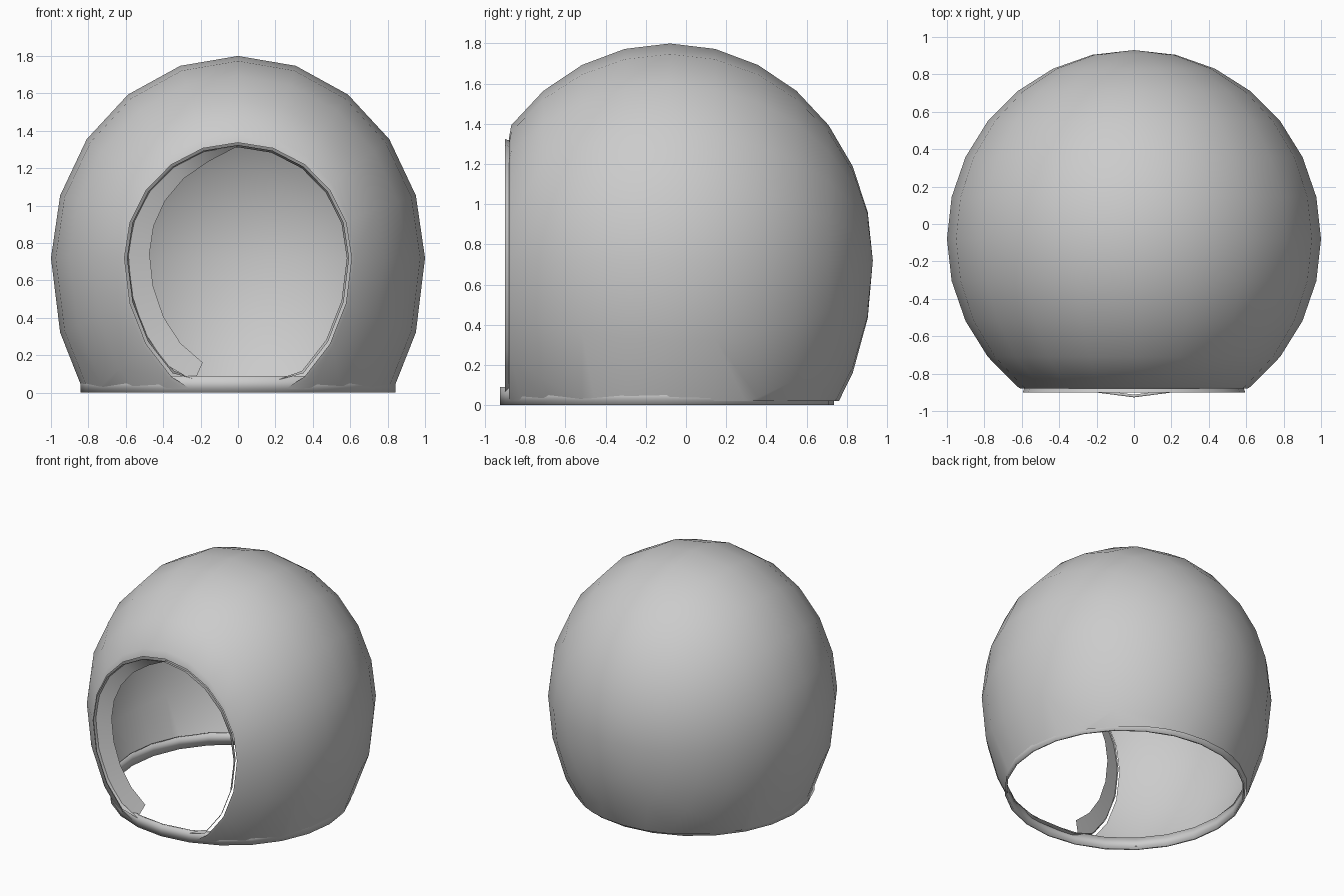
import bpy, bmesh
from math import sin, cos, pi, radians, sqrt
from mathutils import Vector

cube = bpy.data.objects.get("Cube")
if cube:
    bpy.data.objects.remove(cube)

grey = bpy.data.materials.new("plain grey")
grey.use_nodes = True
grey.diffuse_color = (0.6, 0.6, 0.6, 1)
grey.node_tree.nodes["Principled BSDF"].inputs["Base Color"].default_value = (0.6, 0.6, 0.6, 1)

MID_Y, MID_Z = -0.08, 0.72      # widest point of the shell
UP, DOWN, FRONT, FLOOR = 1.08, 1.29, -0.88, 0.02


def finish(name, bm, angle=50):
    mesh = bpy.data.meshes.new(name)
    bm.to_mesh(mesh)
    bm.free()
    mesh.materials.append(grey)
    obj = bpy.data.objects.new(name, mesh)
    bpy.context.collection.objects.link(obj)
    bpy.ops.object.select_all(action="DESELECT")
    obj.select_set(True)
    bpy.context.view_layer.objects.active = obj
    bpy.ops.object.shade_smooth_by_angle(angle=radians(angle))
    return obj


def strip(name, first, second, closed=False):
    """Ribbon of quads between two matching outlines."""
    bm = bmesh.new()
    a = [bm.verts.new(p) for p in first]
    b = [bm.verts.new(p) for p in second]
    n = len(a)
    for i in range(n if closed else n - 1):
        j = (i + 1) % n
        bm.faces.new((a[i], a[j], b[j], b[i]))
    return finish(name, bm)


def opening(t, scale, y):
    """Point on the face opening; t runs from the top round towards -x."""
    z = cos(t) * scale * (0.61 if cos(t) > 0 else 0.77)
    return Vector((-0.6 * scale * sin(t), y, max(0.06, MID_Z + z)))


# Domed shell: a faceted ellipsoid cut flat at the face opening and the floor
bm = bmesh.new()
bmesh.ops.create_uvsphere(bm, u_segments=20, v_segments=14, radius=1)
for v in bm.verts:
    x, y, z = v.co
    v.co = (x, MID_Y - z * 1.01, MID_Z + y * (UP if y > 0 else DOWN))
for point, normal in (((0, FRONT, 0), (0, -1, 0)), ((0, 0, FLOOR), (0, 0, -1))):
    bmesh.ops.bisect_plane(bm, geom=bm.verts[:] + bm.edges[:] + bm.faces[:],
                           plane_co=point, plane_no=normal, clear_outer=True)
for v in bm.verts:
    if abs(v.co.y - FRONT) < 0.001 and v.co.z > MID_Z:
        v.co.z = MID_Z + (v.co.z - MID_Z) * 0.94
bmesh.ops.recalc_face_normals(bm, faces=bm.faces)
finish("shell", bm)

# Thin lip round the face opening
turns = [i * 2 * pi / 20 for i in range(20)]
strip("opening_lip", [opening(t, 0.99, -0.9) for t in turns],
      [opening(t, 0.97, -0.86) for t in turns], closed=True)

# Crescent flange inside one side of the opening
arc = [i * 0.87 * pi / 9 for i in range(10)]
strip("inner_flange", [opening(t, 0.98, -0.88) for t in arc],
      [opening(t, 0.98 - 0.2 * sqrt(max(0, sin(t * 0.75))), -0.85) for t in arc])

# Low band round the neck
def neck(z):
    return [(0.842 * sin(t), -0.095 - 0.832 * cos(t), z)
            for t in (i * 2 * pi / 24 for i in range(24))]

band = strip("neck_band", neck(0), neck(0.09), closed=True)
wall = band.modifiers.new("thickness", "SOLIDIFY")
wall.thickness = 0.015
wall.offset = -1
